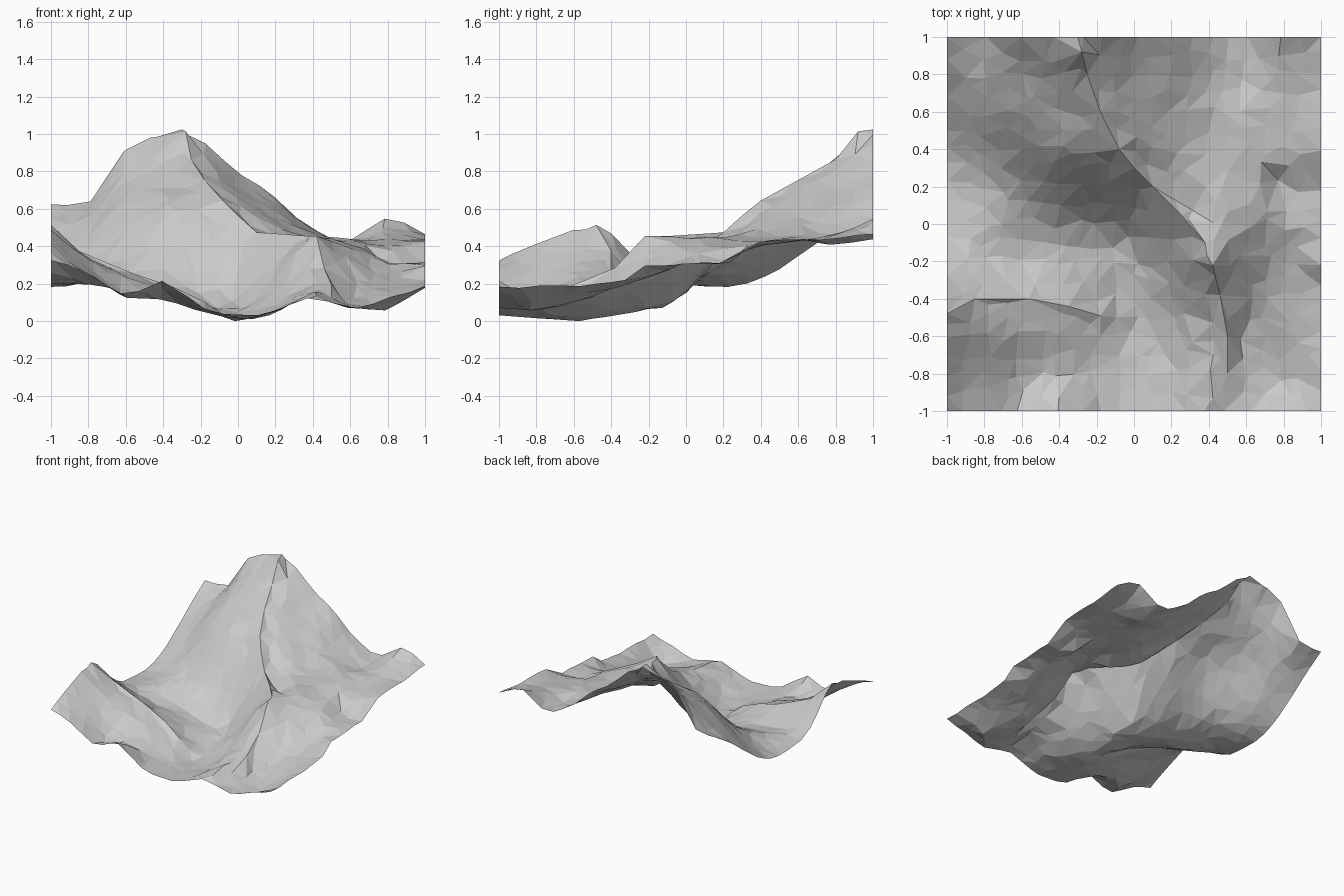
import bpy, random
from mathutils import Vector, noise
from mathutils.geometry import delaunay_2d_cdt, intersect_point_line

if "Cube" in bpy.data.objects:
    bpy.data.objects.remove(bpy.data.objects["Cube"])

random.seed(4)

# coarse height samples in hundredths: rows from back (y=1) to front (y=-1), x from -1 to 1
ROWS = [
    [64, 65, 93, 101, 98, 81, 68, 50, 45, 57, 48],
    [51, 58, 76, 86, 86, 73, 62, 49, 43, 48, 46],
    [36, 48, 65, 72, 75, 68, 57, 48, 45, 44, 45],
    [24, 33, 50, 61, 63, 60, 52, 46, 44, 42, 44],
    [20, 24, 32, 39, 40, 40, 45, 46, 43, 36, 34],
    [21, 22, 22, 20, 16, 11, 28, 46, 41, 32, 33],
    [28, 22, 18, 15, 10, 8, 24, 46, 32, 25, 27],
    [48, 35, 26, 20, 11, 4, 14, 28, 20, 19, 22],
    [50, 33, 24, 18, 9, 2, 7, 20, 11, 14, 21],
    [43, 28, 15, 13, 7, 3, 6, 17, 9, 8, 20],
    [34, 27, 16, 23, 9, 5, 7, 14, 8, 14, 20],
]
# sharp crests: (x, y, z) along the top line
MAIN_CREST = [(-.30, 1, 1.04), (-.28, .92, 1.03), (-.25, .8, .88), (-.18, .6, .77), (-.08, .4, .66),
              (0, .3, .58), (.1, .2, .49), (.25, .05, .48), (.38, -.1, .47), (.42, -.22, .47),
              (.46, -.38, .3), (.5, -.6, .21), (.5, -.8, .14)]
LEFT_CREST = [(-1, -.48, .53), (-.85, -.4, .39), (-.56, -.4, .27), (-.35, -.44, .2), (-.18, -.49, .12)]


def spline(vals, t):
    """Smooth interpolation along evenly spaced values."""
    i = min(int(t), len(vals) - 2)
    f = t - i
    a, b = vals[i], vals[i + 1]
    p = vals[i - 1] if i > 0 else 2 * a - b
    n = vals[i + 2] if i + 2 < len(vals) else 2 * b - a
    return a + 0.5 * f * (b - p + f * (2 * p - 5 * a + 4 * b - n + f * (3 * (a - b) + n - p)))


def crest_height(crest, p, slope):
    """Height of a roof-shaped ridge falling away from its crest line."""
    best = -1
    for a, b in zip(crest, crest[1:]):
        _, t = intersect_point_line(p, Vector(a[:2]), Vector(b[:2]))
        q = Vector(a).lerp(Vector(b), max(0, min(1, t)))
        best = max(best, q.z - slope * (q.xy - p).length)
    return best


def height(x, y):
    z = spline([spline(r, (x + 1) * 5) for r in ROWS], (1 - y) * 5) / 100
    if x > 0.75 and 0.77 - x < y < 0.26:      # flat ledge on the right side
        z = 0.32 + 0.04 * y
    z += 0.015 * noise.noise(Vector((x * 6, y * 6, 2)))
    p = Vector((x, y))
    return max(z, 0.01, crest_height(MAIN_CREST, p, 1.3), crest_height(LEFT_CREST, p, 1.0))


# irregular low-poly scatter with straight outer borders and vertices on the crests
N = 20
pts = []
for j in range(N + 1):
    for i in range(N + 1):
        x, y = -1 + 2 * i / N, -1 + 2 * j / N
        if 0 < i < N:
            x += random.uniform(-0.035, 0.035)
        if 0 < j < N:
            y += random.uniform(-0.035, 0.035)
        pts.append(Vector((x, y)))
edges = []
for crest in (MAIN_CREST, LEFT_CREST):
    line = [Vector(c[:2]) for c in crest]
    pts = [p for p in pts if max(abs(p.x), abs(p.y)) == 1 or min((p - q).length for q in line) > 0.04]
for crest in (MAIN_CREST, LEFT_CREST):
    edges += [(len(pts) + k, len(pts) + k + 1) for k in range(len(crest) - 1)]
    pts += [Vector(c[:2]) for c in crest]
flat, _, faces, *_ = delaunay_2d_cdt(pts, edges, [], 0, 1e-5)

# mountain terrain surface resting on z = 0
zs = [height(p.x, p.y) for p in flat]
low = min(zs)
mesh = bpy.data.meshes.new("terrain")
mesh.from_pydata([(p.x, p.y, z - low) for p, z in zip(flat, zs)], [], faces)
mesh.update()
terrain = bpy.data.objects.new("terrain", mesh)
bpy.context.collection.objects.link(terrain)
